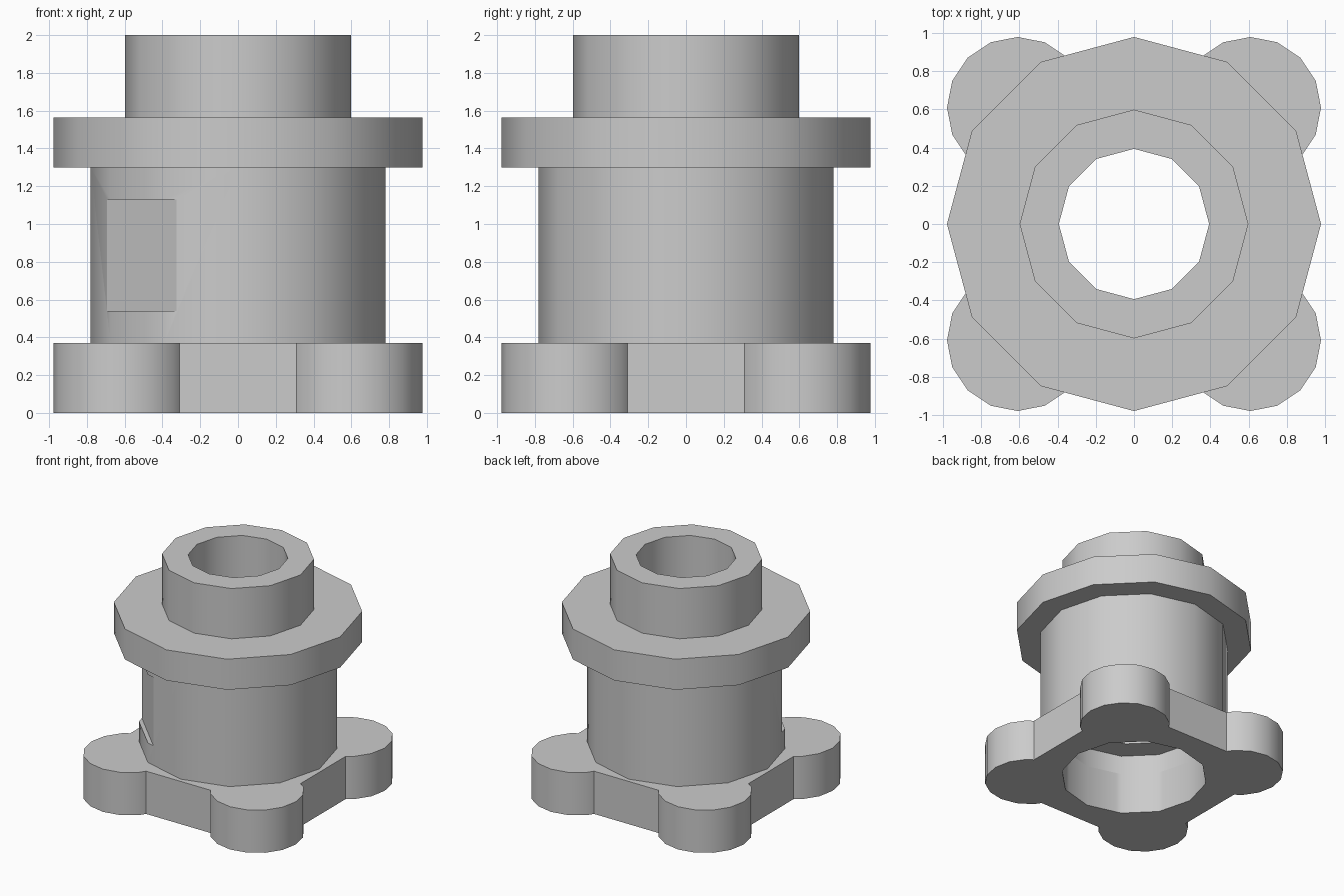
import bpy, bmesh, math
from mathutils import Matrix

cube = bpy.data.objects.get("Cube")
if cube:
    bpy.data.objects.remove(cube, do_unlink=True)

# Single plain grey
grey = bpy.data.materials.new("plain_grey")
grey.use_nodes = True
grey.diffuse_color = (0.6, 0.6, 0.6, 1)
grey.node_tree.nodes["Principled BSDF"].inputs["Base Color"].default_value = (0.6, 0.6, 0.6, 1)


def add_object(name, bm):
    bmesh.ops.recalc_face_normals(bm, faces=bm.faces)
    mesh = bpy.data.meshes.new(name)
    bm.to_mesh(mesh)
    bm.free()
    mesh.materials.append(grey)
    obj = bpy.data.objects.new(name, mesh)
    bpy.context.collection.objects.link(obj)
    return obj


def cylinder(name, radius, z0, z1, sides, x=0, y=0):
    bm = bmesh.new()
    bmesh.ops.create_cone(bm, cap_ends=True, segments=sides, radius1=radius, radius2=radius,
                          depth=z1 - z0, matrix=Matrix.Translation((x, y, (z0 + z1) / 2)))
    return add_object(name, bm)


def box(name, size, centre, turn=0):
    bm = bmesh.new()
    matrix = (Matrix.Rotation(turn, 4, "Z") @ Matrix.Translation(centre)
              @ Matrix.Diagonal((*size, 1)))
    bmesh.ops.create_cube(bm, size=1, matrix=matrix)
    return add_object(name, bm)


def lathe(name, profile, sides):
    bm = bmesh.new()
    rings = []
    for i in range(sides):
        a = math.tau * i / sides
        rings.append([bm.verts.new((r * math.cos(a), r * math.sin(a), z)) for r, z in profile])
    n = len(profile)
    for i in range(sides):
        here, after = rings[i], rings[(i + 1) % sides]
        for j in range(n):
            k = (j + 1) % n
            bm.faces.new((here[j], after[j], after[k], here[k]))
    return add_object(name, bm)


def combine(target, tool, operation):
    mod = target.modifiers.new("combine", "BOOLEAN")
    mod.operation = operation
    mod.solver = "EXACT"
    mod.object = tool
    tool.hide_render = True
    bpy.context.view_layer.objects.active = target
    bpy.ops.object.modifier_apply(modifier=mod.name)
    bpy.data.objects.remove(tool, do_unlink=True)


def smooth(obj):
    bpy.ops.object.select_all(action="DESELECT")
    obj.select_set(True)
    bpy.context.view_layer.objects.active = obj
    bpy.ops.object.shade_smooth_by_angle(angle=math.radians(35))


BASE_TOP = 0.37
FOOT = 0.608
BORE = 0.6

# Base plate with four round corner feet and a wide bore
base = box("base_plate", (1.63, 1.63, BASE_TOP), (0, 0, BASE_TOP / 2))
for sx in (-1, 1):
    for sy in (-1, 1):
        combine(base, cylinder("foot", 0.37, 0, BASE_TOP, 16, sx * FOOT, sy * FOOT), "UNION")
combine(base, cylinder("bore_cutter", BORE, -0.2, 0.6, 12), "DIFFERENCE")
smooth(base)

# Stepped hollow body: barrel, flange, neck, narrow bore and lower counterbore
body = lathe("body", [(BORE, BASE_TOP), (0.78, BASE_TOP), (0.78, 1.3), (0.978, 1.3),
                      (0.978, 1.565), (0.598, 1.565), (0.598, 2), (0.393, 2),
                      (0.393, 0.54), (BORE, 0.54)], 12)

# Shallow flat milled into the front right of the barrel
FLAT = 0.72
combine(body, box("flat_cutter", (0.2, 1, 0.59), (FLAT + 0.1, 0, 0.835), math.radians(225)),
        "DIFFERENCE")
smooth(body)
for face in body.data.polygons:
    n, c = face.normal, face.center
    if n.x < -0.7 and n.y < -0.7 and abs(math.hypot(c.x, c.y) - FLAT) < 0.01:
        face.use_smooth = False
